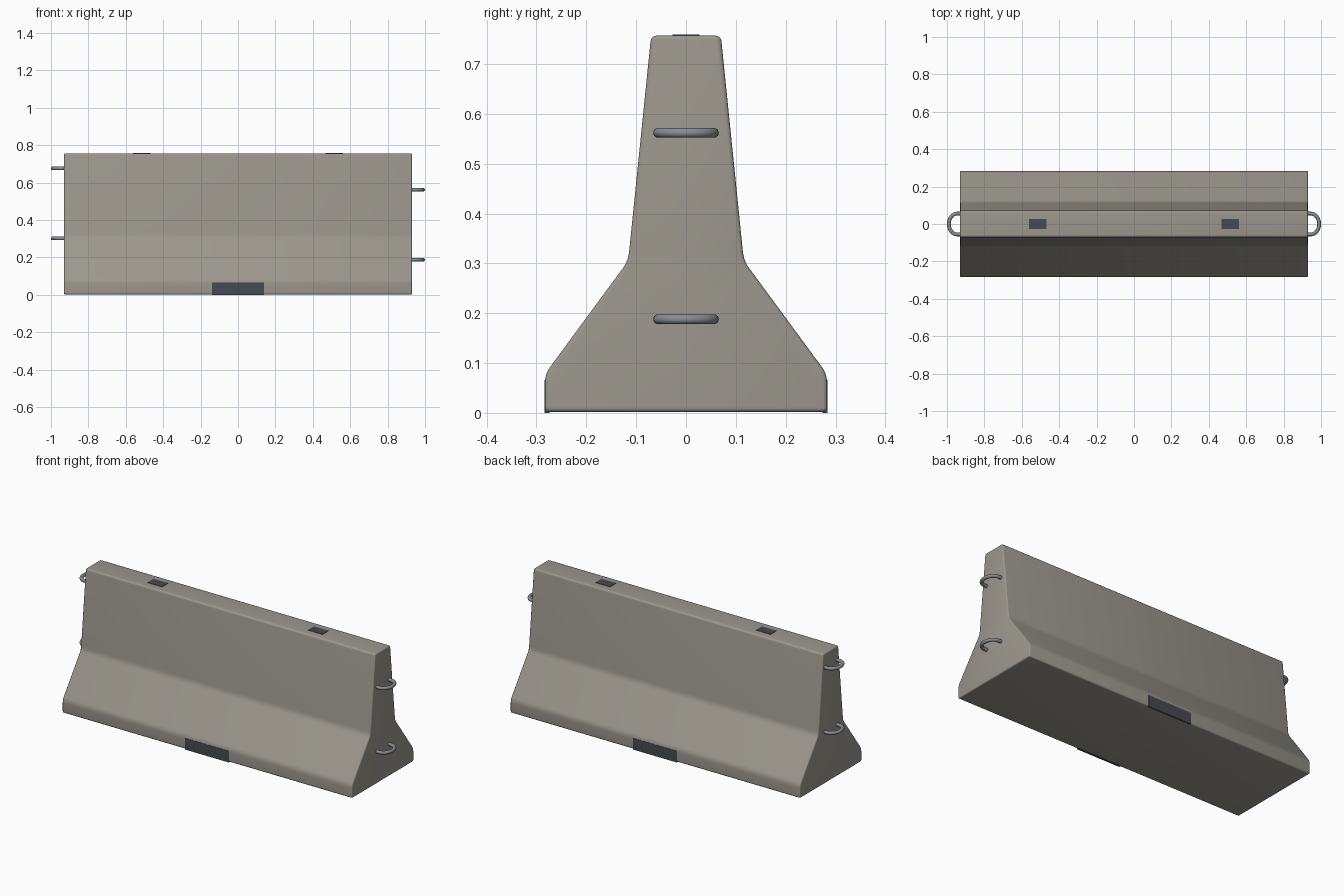
import bpy, bmesh, math
from mathutils import Vector

if "Cube" in bpy.data.objects:
    bpy.data.objects.remove(bpy.data.objects["Cube"])


def material(name, rgb):
    m = bpy.data.materials.new(name)
    m.diffuse_color = (*rgb, 1)
    m.use_nodes = True
    m.node_tree.nodes["Principled BSDF"].inputs["Base Color"].default_value = m.diffuse_color
    return m


concrete = material("concrete", (0.33, 0.31, 0.27))
steel = material("steel", (0.25, 0.27, 0.29))
dark = material("dark_recess", (0.06, 0.07, 0.08))


def rounded(points, steps=5):
    """Round each (y, z, setback) corner of a closed profile."""
    out = []
    for i, (y, z, d) in enumerate(points):
        c = Vector((y, z))
        a = Vector(points[i - 1][:2])
        b = Vector(points[(i + 1) % len(points)][:2])
        p, q = c + (a - c).normalized() * d, c + (b - c).normalized() * d
        for k in range(steps + 1):
            t = k / steps
            out.append(p * (1 - t) ** 2 + c * 2 * t * (1 - t) + q * t * t)
    return out


# Barrier body: stepped slope profile extruded along x
half = [(0.283, 0.002, 0.010), (0.283, 0.078, 0.018),
        (0.116, 0.305, 0.018), (0.070, 0.757, 0.012)]
profile = rounded(half + [(-y, z, d) for y, z, d in reversed(half)])
L = 0.93
bm = bmesh.new()
face = bm.faces.new([bm.verts.new((-L, p.x, p.y)) for p in profile])
ext = bmesh.ops.extrude_face_region(bm, geom=[face])
bmesh.ops.translate(bm, vec=(2 * L, 0, 0),
                    verts=[v for v in ext["geom"] if isinstance(v, bmesh.types.BMVert)])
bmesh.ops.recalc_face_normals(bm, faces=bm.faces[:])
rim = [e for e in bm.edges if abs(e.verts[0].co.x - e.verts[1].co.x) < 1e-5]
bmesh.ops.bevel(bm, geom=rim, offset=0.007, segments=3, profile=0.5, affect='EDGES')
mesh = bpy.data.meshes.new("barrier_body")
bm.to_mesh(mesh)
bm.free()
body = bpy.data.objects.new("barrier_body", mesh)
bpy.context.collection.objects.link(body)
mesh.materials.append(concrete)
bpy.context.view_layer.objects.active = body
body.select_set(True)
bpy.ops.object.shade_smooth_by_angle(angle=math.radians(35))


def plate(name, loc, size):
    bpy.ops.mesh.primitive_cube_add(size=1, location=loc)
    o = bpy.context.object
    o.name = name
    o.scale = size
    o.data.materials.append(dark)


# Dark drainage slots at the foot and lifting pockets on top
for s, label in ((-1, "front"), (1, "back")):
    plate(f"drain_slot_{label}", (0, s * 0.279, 0.033), (0.28, 0.010, 0.066))
for s, label in ((-1, "left"), (1, "right")):
    plate(f"lifting_pocket_{label}", (s * 0.515, 0, 0.754), (0.093, 0.054, 0.010))


# Steel connecting loops, staggered between the two ends
def loop(name, side, z):
    pts = [(0.90, 0.056)]
    for k in range(17):
        a = math.pi / 2 - math.pi * k / 16
        pts.append((0.945 + 0.045 * math.cos(a), 0.056 * math.sin(a)))
    pts.append((0.90, -0.056))
    cu = bpy.data.curves.new(name, 'CURVE')
    cu.dimensions = '3D'
    cu.bevel_depth = 0.010
    cu.bevel_resolution = 3
    cu.use_fill_caps = True
    sp = cu.splines.new('POLY')
    sp.points.add(len(pts) - 1)
    for p, (x, y) in zip(sp.points, pts):
        p.co = (side * x, y, z, 1)
    sp.use_smooth = True
    cu.materials.append(steel)
    bpy.context.collection.objects.link(bpy.data.objects.new(name, cu))


for side, label, heights in ((1, "right", (0.188, 0.562)), (-1, "left", (0.302, 0.676))):
    for z, level in zip(heights, ("lower", "upper")):
        loop(f"connecting_loop_{label}_{level}", side, z)
